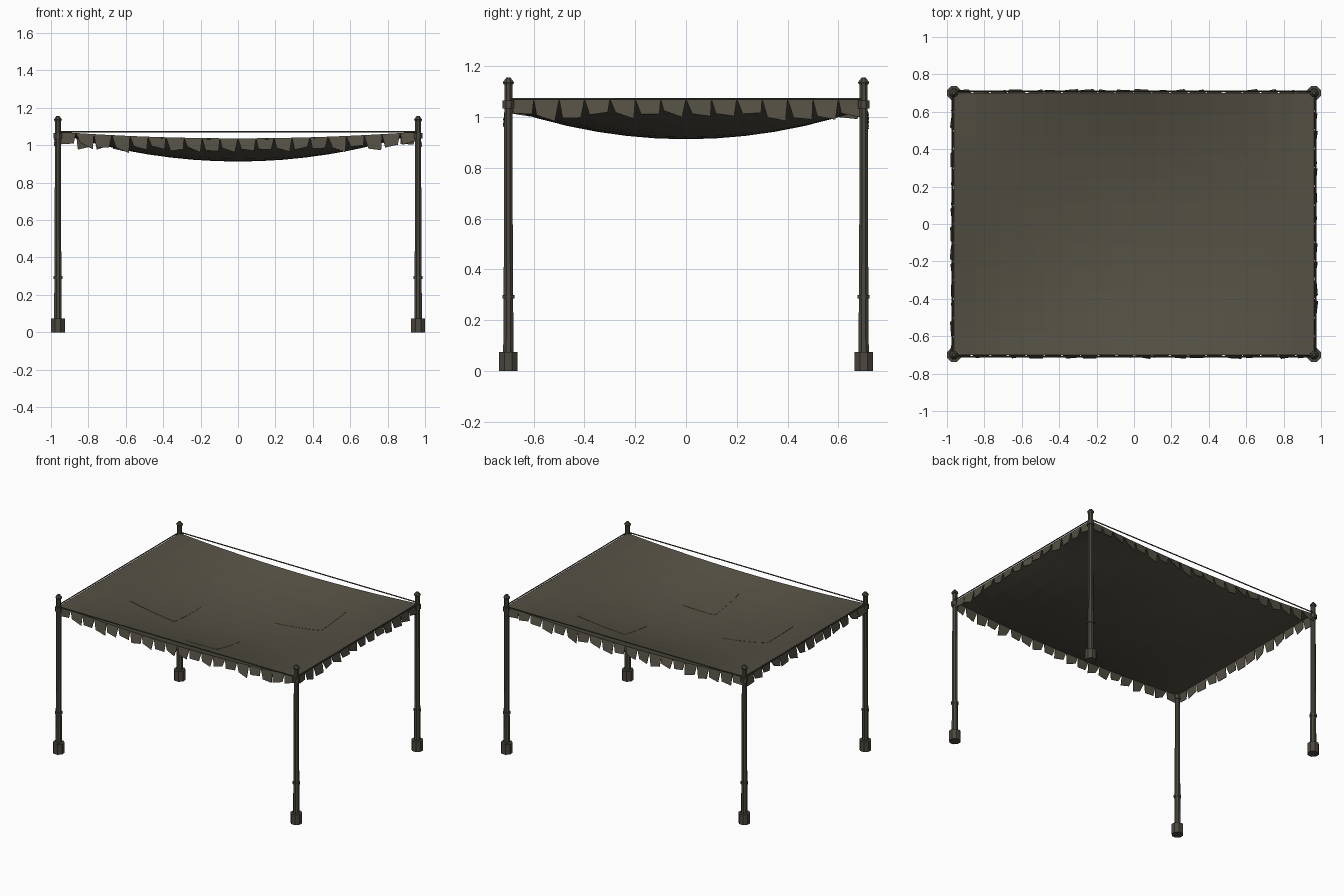
import bpy, bmesh, math, random
from mathutils import Vector

if "Cube" in bpy.data.objects:
    bpy.data.objects.remove(bpy.data.objects["Cube"])

random.seed(4)
HX, HY, TOP = 0.963, 0.70, 1.072   # post centres and cloth corner height


def material(name, rgb):
    m = bpy.data.materials.new(name)
    m.diffuse_color = (*rgb, 1)
    m.use_nodes = True
    m.node_tree.nodes["Principled BSDF"].inputs["Base Color"].default_value = m.diffuse_color
    return m


CLOTH = material("weathered canvas", (0.088, 0.079, 0.057))
WOOD = material("dark wood", (0.072, 0.065, 0.050))


def make(name, verts, faces, mat, thick=0.0):
    me = bpy.data.meshes.new(name)
    me.from_pydata(verts, [], faces)
    me.materials.append(mat)
    ob = bpy.data.objects.new(name, me)
    bpy.context.collection.objects.link(ob)
    if thick:
        mod = ob.modifiers.new("thickness", 'SOLIDIFY')
        mod.thickness = thick
        mod.offset = -1
    return ob


def cloth_z(x, y):
    u, v = x / HX, y / HY
    return TOP - (1 - u * u) * (0.035 + 0.118 * (1 - v * v))


def sheet(name, x0, x1, y0, y1, nx, ny, lift, thick, mat):
    """Grid that follows the sagging cloth."""
    verts = []
    for j in range(ny + 1):
        for i in range(nx + 1):
            x, y = x0 + (x1 - x0) * i / nx, y0 + (y1 - y0) * j / ny
            verts.append((x, y, cloth_z(x, y) + lift))
    w = nx + 1
    faces = [(j * w + i, j * w + i + 1, (j + 1) * w + i + 1, (j + 1) * w + i)
             for j in range(ny) for i in range(nx)]
    return make(name, verts, faces, mat, thick)


def lathe(name, profile, x, y, n, mat):
    verts, faces = [], []
    for r, z in profile:
        for k in range(n):
            a = 2 * math.pi * (k + 0.5) / n
            verts.append((x + r * math.cos(a), y + r * math.sin(a), z))
    for s in range(len(profile) - 1):
        for k in range(n):
            k2 = (k + 1) % n
            faces.append((s * n + k, s * n + k2, (s + 1) * n + k2, (s + 1) * n + k))
    faces.append(tuple(reversed(range(n))))
    faces.append(tuple(range((len(profile) - 1) * n, len(profile) * n)))
    return make(name, verts, faces, mat)


def rod(name, a, b, r, mat):
    cu = bpy.data.curves.new(name, 'CURVE')
    cu.dimensions = '3D'
    cu.bevel_depth, cu.bevel_resolution = r, 1
    sp = cu.splines.new('POLY')
    sp.points.add(1)
    sp.points[0].co, sp.points[1].co = (*a, 1), (*b, 1)
    cu.materials.append(mat)
    bpy.context.collection.objects.link(bpy.data.objects.new(name, cu))


# Sagging cloth with three sewn patches
sheet("canopy_cloth", -HX, HX, -HY, HY, 16, 12, 0, 0.006, CLOTH)
for n, (x0, x1, y0, y1) in enumerate([(-0.08, 0.18, -0.50, -0.22),
                                      (-0.70, -0.34, -0.25, 0.06),
                                      (0.19, 0.57, 0.15, 0.44)]):
    sheet(f"cloth_patch_{n + 1}", x0, x1, y0, y1, 4, 4, 0.002, 0.003, CLOTH)


def valance(name, a, b, out, count):
    """Row of ragged flaps hanging from the cloth edge a-b."""
    a, b, out = Vector(a), Vector(b), Vector(out)
    along = (b - a).normalized()
    verts, faces = [], []
    for i in range(count):
        p, q = a.lerp(b, i / count), a.lerp(b, (i + 1) / count)
        p.z, q.z = cloth_z(p.x, p.y), cloth_z(q.x, q.y)
        drop = random.uniform(0.055, 0.08)
        slant = random.uniform(-0.008, 0.016)
        sway = random.uniform(-0.004, 0.012)
        lo = []
        for c, inset, d in ((p, 0.014, drop - slant), (q, -0.014, drop + slant)):
            lo.append(c + along * (inset + sway) + out * random.uniform(0.004, 0.022)
                      - Vector((0, 0, d)))
        s = len(verts)
        verts += [p, q, lo[1], lo[0]]
        faces.append((s, s + 3, s + 2, s + 1))
    make(name, verts, faces, CLOTH, 0.004)


valance("front_valance", (-HX, -HY, 0), (HX, -HY, 0), (0, -1, 0), 20)
valance("back_valance", (HX, HY, 0), (-HX, HY, 0), (0, 1, 0), 20)
valance("right_valance", (HX, -HY, 0), (HX, HY, 0), (1, 0, 0), 14)
valance("left_valance", (-HX, HY, 0), (-HX, -HY, 0), (-1, 0, 0), 14)

# Taut ropes between the posts
for s, side in ((-1, "front"), (1, "back")):
    rod(side + "_rope", (-HX, s * (HY + 0.011), 1.073), (HX, s * (HY + 0.011), 1.073), 0.004, WOOD)
for s, side in ((-1, "left"), (1, "right")):
    rod(side + "_rope", (s * (HX + 0.009), -HY, 1.073), (s * (HX + 0.009), HY, 1.073), 0.004, WOOD)

# Corner posts: foot, shaft, ring, collar and pointed finial
for sx, lr in ((-1, "left"), (1, "right")):
    for sy, fb in ((-1, "front"), (1, "back")):
        x, y, tag = sx * HX, sy * HY, f"{fb}_{lr}_"
        lathe(tag + "foot", [(0.040, 0), (0.040, 0.075)], x, y, 8, WOOD)
        lathe(tag + "post", [(0.022, 0.07), (0.019, 0.5), (0.017, 1.13)], x, y, 8, WOOD)
        lathe(tag + "ring", [(0.026, 0.285), (0.026, 0.300)], x, y, 8, WOOD)
        lathe(tag + "collar", [(0.025, 1.035), (0.025, 1.065)], x, y, 8, WOOD)
        lathe(tag + "finial", [(0.019, 1.128), (0.024, 1.137), (0.008, 1.157)], x, y, 8, WOOD)
